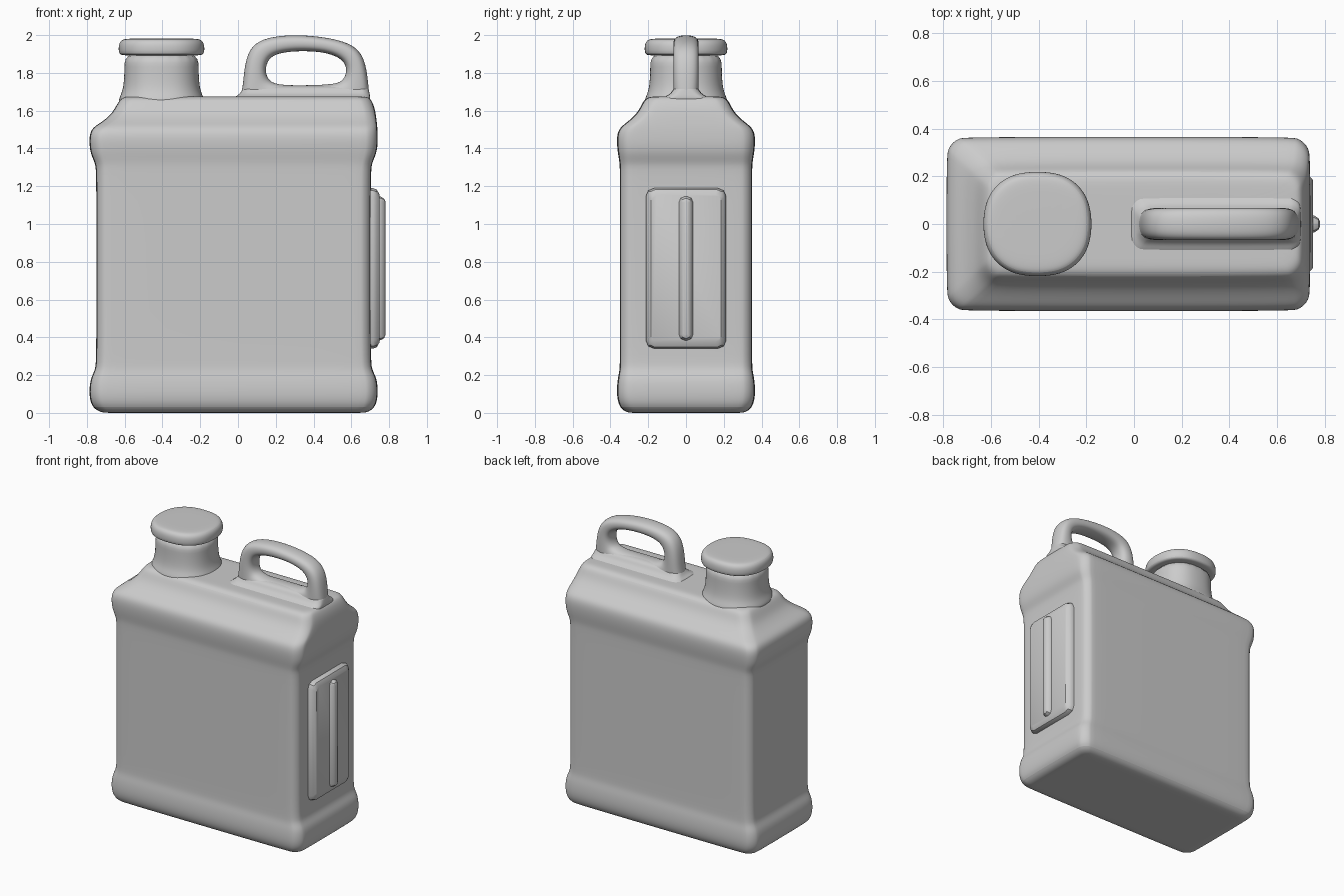
import bpy, bmesh, math
from mathutils import Vector


def make_object(name, rings, closed=False, levels=2, angle=40):
    """Skin a list of equal-length rings; cap the ends unless closed."""
    bm = bmesh.new()
    vs = [[bm.verts.new(p) for p in r] for r in rings]
    n = len(vs[0])
    pairs = list(zip(vs, vs[1:])) + ([(vs[-1], vs[0])] if closed else [])
    for a, b in pairs:
        for i in range(n):
            j = (i + 1) % n
            bm.faces.new((a[i], a[j], b[j], b[i]))
    if not closed:
        bm.faces.new(vs[0][::-1])
        bm.faces.new(vs[-1])
    bmesh.ops.recalc_face_normals(bm, faces=bm.faces[:])
    me = bpy.data.meshes.new(name)
    bm.to_mesh(me)
    bm.free()
    ob = bpy.data.objects.new(name, me)
    bpy.context.collection.objects.link(ob)
    if levels:
        mod = ob.modifiers.new("Smooth", 'SUBSURF')
        mod.levels = mod.render_levels = levels
    bpy.context.view_layer.objects.active = ob
    ob.select_set(True)
    bpy.ops.object.shade_smooth_by_angle(angle=math.radians(angle))
    ob.select_set(False)
    return ob


def rounded_rect(x0, x1, y0, y1, r, seg=4):
    pts = []
    for k, (cx, cy) in enumerate([(x1 - r, y1 - r), (x0 + r, y1 - r),
                                  (x0 + r, y0 + r), (x1 - r, y0 + r)]):
        for i in range(seg + 1):
            a = math.pi / 2 * (k + i / seg)
            pts.append((cx + r * math.cos(a), cy + r * math.sin(a)))
    return pts


def loft_z(name, sections):
    """Sections: z, left x, right x, half depth, corner radius."""
    return make_object(name, [[(x, y, z) for x, y in rounded_rect(x0, x1, -h, h, r)]
                              for z, x0, x1, h, r in sections])


def loft_x(name, sections):
    """Sections: x, half width, low z, high z, corner radius."""
    return make_object(name, [[(x, y, z) for y, z in rounded_rect(-h, h, z0, z1, r, 2)]
                              for x, h, z0, z1, r in sections], levels=0, angle=30)


# Main container with bulged foot, bulged shoulder and sloping top
loft_z("body", [
    (0.0, -.68, .64, .27, .05),
    (0.0, -.72, .68, .31, .06),
    (.025, -.77, .725, .35, .08),
    (.08, -.787, .74, .366, .085),
    (.14, -.787, .74, .366, .085),
    (.19, -.777, .732, .36, .08),
    (.23, -.755, .708, .351, .07),
    (.29, -.75, .703, .35, .07),
    (.80, -.75, .703, .35, .07),
    (1.27, -.75, .703, .35, .07),
    (1.32, -.755, .708, .351, .07),
    (1.37, -.78, .732, .36, .08),
    (1.42, -.787, .74, .366, .085),
    (1.47, -.787, .74, .366, .085),
    (1.51, -.772, .738, .352, .085),
    (1.54, -.72, .735, .31, .085),
    (1.58, -.672, .73, .265, .085),
    (1.62, -.648, .722, .24, .085),
    (1.66, -.625, .705, .222, .08),
    (1.675, -.60, .685, .19, .07),
    (1.675, -.55, .64, .14, .06)])

# Neck with flared root, then the overhanging lid
def round_loft(name, profile):
    loft_z(name, [(z, -.405 - r, -.405 + r, r * .965, r * .82) for z, r in profile])

round_loft("neck", [(1.62, .235), (1.665, .225), (1.70, .208), (1.75, .199),
                    (1.83, .196), (1.92, .196)])
round_loft("lid", [(1.893, .18), (1.893, .212), (1.903, .226), (1.93, .228),
                   (1.955, .225), (1.974, .213), (1.981, .19), (1.982, .12)])

# Carry handle: rounded tube swept between an outer and an inner outline
outline = [
    (.00, 1.64, .20, 1.735), (.022, 1.70, .155, 1.77), (.03, 1.80, .145, 1.82),
    (.045, 1.89, .16, 1.87), (.085, 1.96, .20, 1.90), (.18, 1.995, .28, 1.913),
    (.33, 2.004, .36, 1.915), (.50, 1.985, .45, 1.91), (.61, 1.95, .53, 1.885),
    (.665, 1.89, .567, 1.85), (.685, 1.80, .575, 1.81), (.695, 1.70, .56, 1.765),
    (.70, 1.63, .52, 1.74), (.35, 1.60, .36, 1.735)]
rings = []
for ox, oz, ix, iz in outline:
    o, i = Vector((ox, 0, oz)), Vector((ix, 0, iz))
    mid, half = (o + i) / 2, (o - i) / 2
    ring = []
    for k in range(16):
        c, s = math.cos(k * math.pi / 8), math.sin(k * math.pi / 8)
        u = math.copysign(abs(c) ** .8, c)
        v = math.copysign(abs(s) ** .8, s)
        ring.append(mid + half * u + Vector((0, .068 * v, 0)))
    rings.append(ring)
make_object("handle", rings, closed=True)

# Blended root below the handle
loft_z("handle_root", [(1.63, -.04, .70, .15, .06), (1.672, -.02, .70, .12, .06),
                       (1.685, .005, .698, .088, .05), (1.705, .02, .694, .072, .05),
                       (1.725, .03, .69, .06, .05), (1.733, .05, .67, .03, .02)])

# Raised side panel with chamfered rim and a central rib
loft_x("side_panel", [(.66, .213, .34, 1.19, .045), (.715, .213, .34, 1.19, .045),
                      (.735, .203, .348, 1.182, .04), (.75, .185, .375, 1.155, .03)])
loft_x("panel_rib", [(.72, .042, .38, 1.15, .03), (.755, .036, .385, 1.145, .03),
                     (.773, .024, .395, 1.135, .02), (.78, .01, .41, 1.12, .008)])
